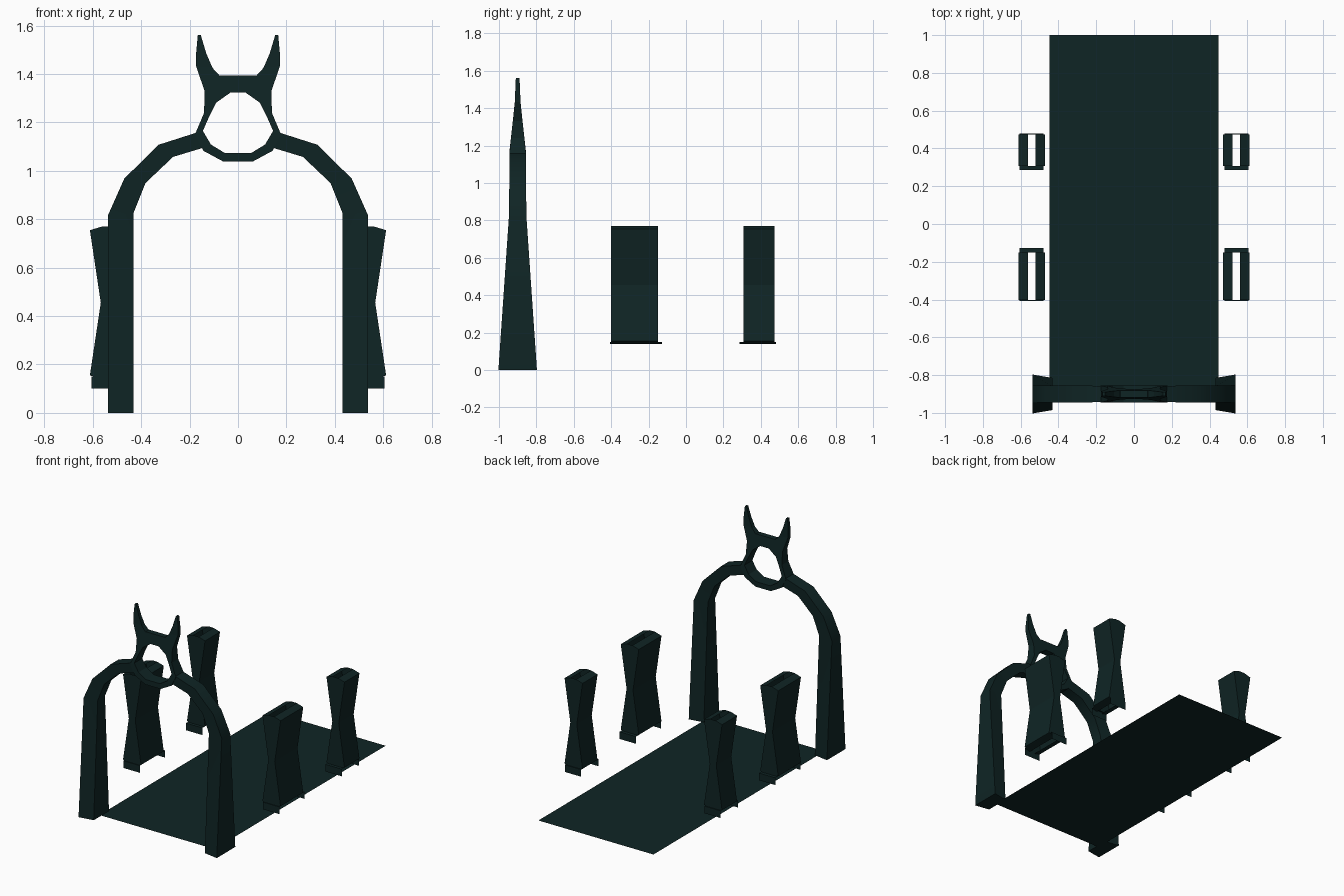
import bpy, bmesh

if "Cube" in bpy.data.objects:
    bpy.data.objects.remove(bpy.data.objects["Cube"])

teal = bpy.data.materials.new("dark_teal")
teal.diffuse_color = (0.0048, 0.018, 0.018, 1)
teal.use_nodes = True
teal.node_tree.nodes["Principled BSDF"].inputs["Base Color"].default_value = teal.diffuse_color
Y = -0.9  # gate centre line


def finish(name, bm, closed=True, smooth=None):
    bmesh.ops.remove_doubles(bm, verts=bm.verts, dist=0.0005)
    if closed:
        bmesh.ops.recalc_face_normals(bm, faces=bm.faces)
    me = bpy.data.meshes.new(name)
    bm.to_mesh(me)
    bm.free()
    me.materials.append(teal)
    ob = bpy.data.objects.new(name, me)
    bpy.context.collection.objects.link(ob)
    if smooth:
        bpy.context.view_layer.objects.active = ob
        ob.select_set(True)
        bpy.ops.object.shade_smooth_by_angle(angle=smooth)
        ob.select_set(False)
    return ob


def face(bm, pts):
    return bm.faces.new([bm.verts.new(p) for p in pts])


def loft(bm, sections, caps=True):
    """Skin between rings of equal point count."""
    rings = [[bm.verts.new(p) for p in s] for s in sections]
    n = len(rings[0])
    for a, b in zip(rings, rings[1:]):
        for i in range(n):
            j = (i + 1) % n
            bm.faces.new((a[i], a[j], b[j], b[i]))
    if caps:
        bm.faces.new(rings[0])
        bm.faces.new(rings[-1])


def section(s, outer, inner, d_out, d_in):
    """Four-sided ring between an outer and an inner point, mirrored by s."""
    (xo, zo), (xi, zi) = outer, inner
    return [(s * xo, Y - d_out, zo), (s * xo, Y + d_out, zo),
            (s * xi, Y + d_in, zi), (s * xi, Y - d_in, zi)]


def depth(z):
    """Half depth of the crest, thinning upward."""
    if z < 1.16:
        return 0.045
    if z < 1.42:
        return 0.045 - (z - 1.16) / 0.26 * 0.029
    return 0.016 - (z - 1.42) / 0.14 * 0.006


# floor sheet
bm = bmesh.new()
face(bm, [(-0.447, -0.9, 0), (0.447, -0.9, 0), (0.447, 1, 0), (-0.447, 1, 0)])
finish("floor", bm, closed=False)

# arch legs curving up to the crest
arch = [((0.537, 0), (0.432, 0), 0.103, 0.085),
        ((0.537, 0.817), (0.432, 0.825), 0.047, 0.04),
        ((0.47, 0.968), (0.382, 0.95), 0.045, 0.04),
        ((0.328, 1.108), (0.268, 1.058), 0.045, 0.04),
        ((0.165, 1.16), (0.145, 1.095), 0.043, 0.04)]
# crest ring, bottom to top, as outer and inner points
ring = [((0.06, 1.038), (0.055, 1.074)), ((0.143, 1.083), (0.112, 1.109)),
        ((0.178, 1.15), (0.145, 1.165)), ((0.14, 1.24), (0.119, 1.225)),
        ((0.138, 1.345), (0.09, 1.282)), ((0.072, 1.395), (0.032, 1.323))]
horn = [((0.138, 1.33), (0.068, 1.385)), ((0.173, 1.432), (0.105, 1.425)),
        ((0.174, 1.475), (0.131, 1.485)), ((0.166, 1.562), (0.154, 1.562))]

for s, side in ((-1, "left"), (1, "right")):
    bm = bmesh.new()
    loft(bm, [section(s, *a) for a in arch])
    finish("arch_" + side, bm, smooth=0.8)
    bm = bmesh.new()
    loft(bm, [section(s, o, i, depth(o[1]), depth(i[1])) for o, i in horn])
    finish("horn_" + side, bm)

bm = bmesh.new()
rows = [section(1, o, i, depth(o[1]), depth(i[1])) for o, i in ring]
rows += [section(-1, o, i, depth(o[1]), depth(i[1])) for o, i in reversed(ring)]
loft(bm, rows + rows[:1], caps=False)
finish("crest_ring", bm)

# slotted hourglass side pillars
profile = [(0.02, 0.14), (0.07, 0.155), (0.025, 0.455), (0.07, 0.755), (0.02, 0.77)]
for side, cx in (("left", -0.542), ("right", 0.542)):
    for name, y0, y1, f0, f1 in (("front", -0.402, -0.15, -0.407, -0.127),
                                 ("back", 0.308, 0.474, 0.287, 0.48)):
        bm = bmesh.new()
        for s in (-1, 1):
            for (xa, za), (xb, zb) in zip(profile, profile[1:]):
                face(bm, [(cx + s * xa, y0, za), (cx + s * xa, y1, za),
                          (cx + s * xb, y1, zb), (cx + s * xb, y0, zb)])
        outline = profile + [(-x, z) for x, z in reversed(profile)]
        for y in (y0, y1):
            face(bm, [(cx + x, y, z) for x, z in outline])
        finish("pillar_%s_%s" % (name, side), bm)

        # base ledge strips with a hanging skirt at each end
        bm = bmesh.new()
        for s in (-1, 1):
            face(bm, [(cx + s * 0.022, f0, 0.14), (cx + s * 0.064, f0, 0.15),
                      (cx + s * 0.064, f1, 0.15), (cx + s * 0.022, f1, 0.14)])
        for ya, yb in ((f0, y0), (f1, y1)):
            face(bm, [(cx - 0.064, ya, 0.1), (cx + 0.064, ya, 0.1),
                      (cx + 0.064, ya, 0.15), (cx - 0.064, ya, 0.15)])
            face(bm, [(cx - 0.064, ya, 0.15), (cx + 0.064, ya, 0.15),
                      (cx + 0.064, yb, 0.15), (cx - 0.064, yb, 0.15)])
        finish("pillar_base_%s_%s" % (name, side), bm, closed=False)
